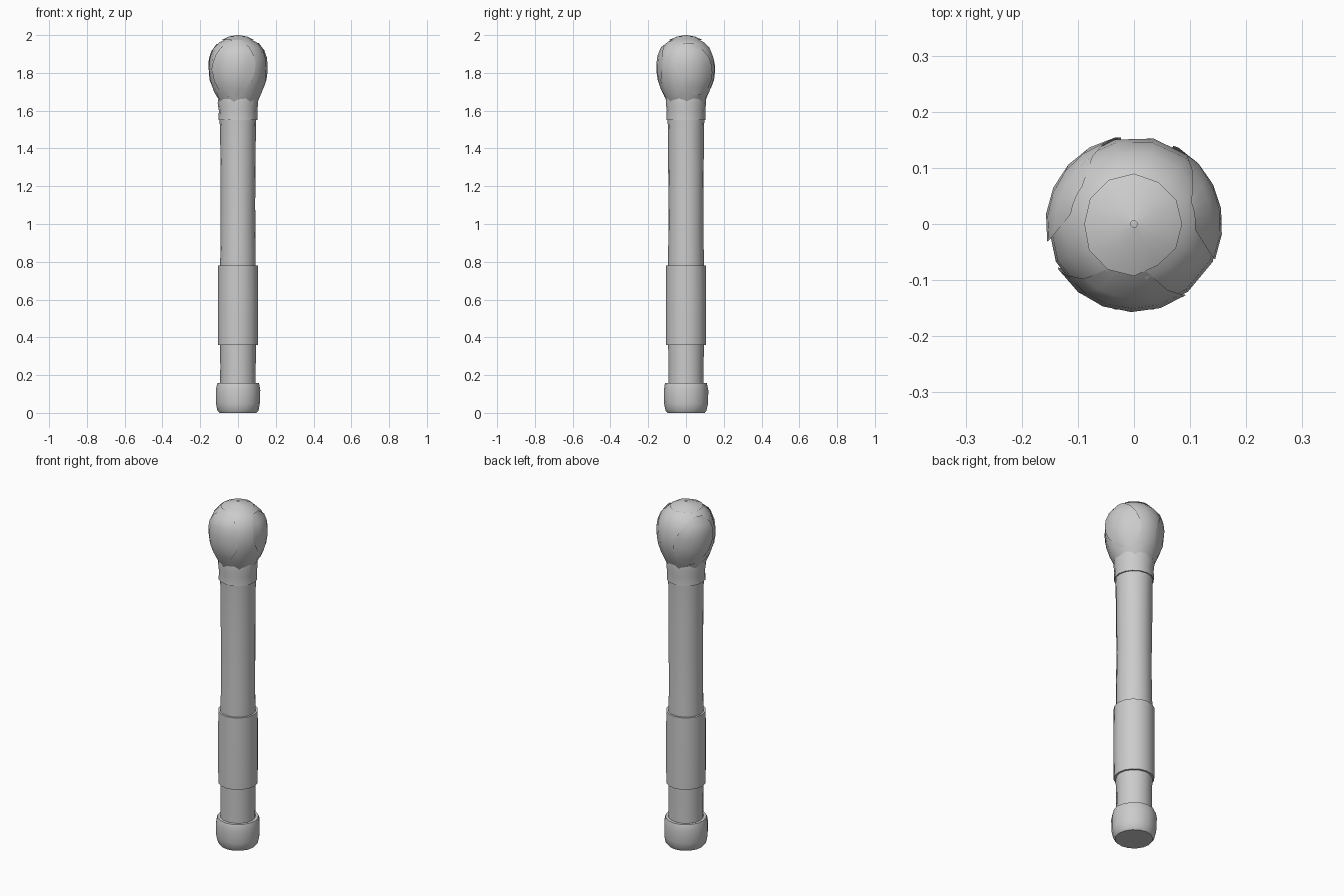
import bpy, bmesh, math, random

if "Cube" in bpy.data.objects:
    bpy.data.objects.remove(bpy.data.objects["Cube"])
random.seed(4)

def finish(name, bm, angle=35):
    bmesh.ops.recalc_face_normals(bm, faces=bm.faces)
    me = bpy.data.meshes.new(name)
    bm.to_mesh(me)
    bm.free()
    ob = bpy.data.objects.new(name, me)
    bpy.context.collection.objects.link(ob)
    bpy.ops.object.select_all(action='DESELECT')
    ob.select_set(True)
    bpy.context.view_layer.objects.active = ob
    bpy.ops.object.shade_smooth_by_angle(angle=math.radians(angle))
    return ob

def lathe(name, profile, sides=16, jitter=0.0, wave=0.0, caps=True, angle=35):
    """Revolve (radius, z) rings; wave scallops the first ring."""
    bm = bmesh.new()
    rings = []
    for i, (r, z) in enumerate(profile):
        ring = []
        for k in range(sides):
            a = 2 * math.pi * k / sides
            rr = r * (1 + random.uniform(-jitter, jitter))
            dz = wave * (1 if k % 2 else -1) if i == 0 else 0
            ring.append(bm.verts.new((rr * math.cos(a), rr * math.sin(a), z + dz)))
        rings.append(ring)
    for lo, hi in zip(rings, rings[1:]):
        for k in range(sides):
            n = (k + 1) % sides
            bm.faces.new((lo[k], lo[n], hi[n], hi[k]))
    if caps:
        bm.faces.new(rings[0])
        bm.faces.new(rings[-1])
    return finish(name, bm, angle)

# Slightly uneven shaft, flared under the head
lathe("shaft", [(.094, .12), (.093, .25), (.095, .36), (.095, .78), (.093, .9),
                (.092, 1.1), (.094, 1.3), (.095, 1.5), (.098, 1.56)], jitter=.012)
# Pommel with a softened lower rim
lathe("pommel", [(.098, 0), (.108, .012), (.116, .05), (.118, .12),
                 (.113, .148), (.110, .158), (.09, .158)], jitter=.01)
# Raised grip sleeve and neck collar
lathe("grip", [(.094, .36), (.106, .36), (.107, .57), (.106, .78), (.094, .78)], caps=False)
lathe("collar", [(.094, 1.55), (.104, 1.55), (.102, 1.60), (.107, 1.64), (.104, 1.67)],
      jitter=.008, caps=False)

# Egg-shaped wrapped head
HEAD = [(.102, 1.652), (.127, 1.70), (.147, 1.76), (.155, 1.82), (.150, 1.88),
        (.130, 1.93), (.098, 1.962), (.055, 1.984), (.006, 1.993)]
lathe("head", HEAD, sides=14, jitter=.012, wave=.009, angle=50)

def head_radius(z):
    for (r0, z0), (r1, z1) in zip(HEAD, HEAD[1:]):
        if z0 <= z <= z1:
            return r0 + (r1 - r0) * (z - z0) / (z1 - z0)
    return 0.0

def wrap(name, centre, half, z0, z1, lean):
    """Leaf-shaped overlapping layer hugging the head."""
    bm = bmesh.new()
    rows = []
    for i in range(8):
        t = i / 7
        z = z0 + (z1 - z0) * t
        w = math.radians(half) * (.3 + .7 * math.sin(math.pi * t) ** .6 if 0 < t < 1 else .3)
        c = math.radians(centre + lean * (t - .5))
        row = []
        for j in range(6):
            a = c + w * (j / 2.5 - 1)
            r = head_radius(z) + .004
            row.append(bm.verts.new((r * math.cos(a), r * math.sin(a), z + .004)))
        rows.append(row)
    for lo, hi in zip(rows, rows[1:]):
        for j in range(5):
            bm.faces.new((lo[j], lo[j + 1], hi[j + 1], hi[j]))
    return finish(name, bm, 50)

# Overlapping layers: angle 270 is the front
for n, args in enumerate([(258, 48, 1.67, 1.975, 12), (20, 42, 1.68, 1.955, -25),
                          (145, 45, 1.68, 1.95, 25)]):
    wrap(f"head_wrap_{n + 1}", *args)

# Crown fold with a lifted lip towards the back
crown = lathe("crown_fold", [(.090, 1.973), (.05, 1.992), (.006, 2.0)],
              sides=12, jitter=.06, caps=False, angle=50)
